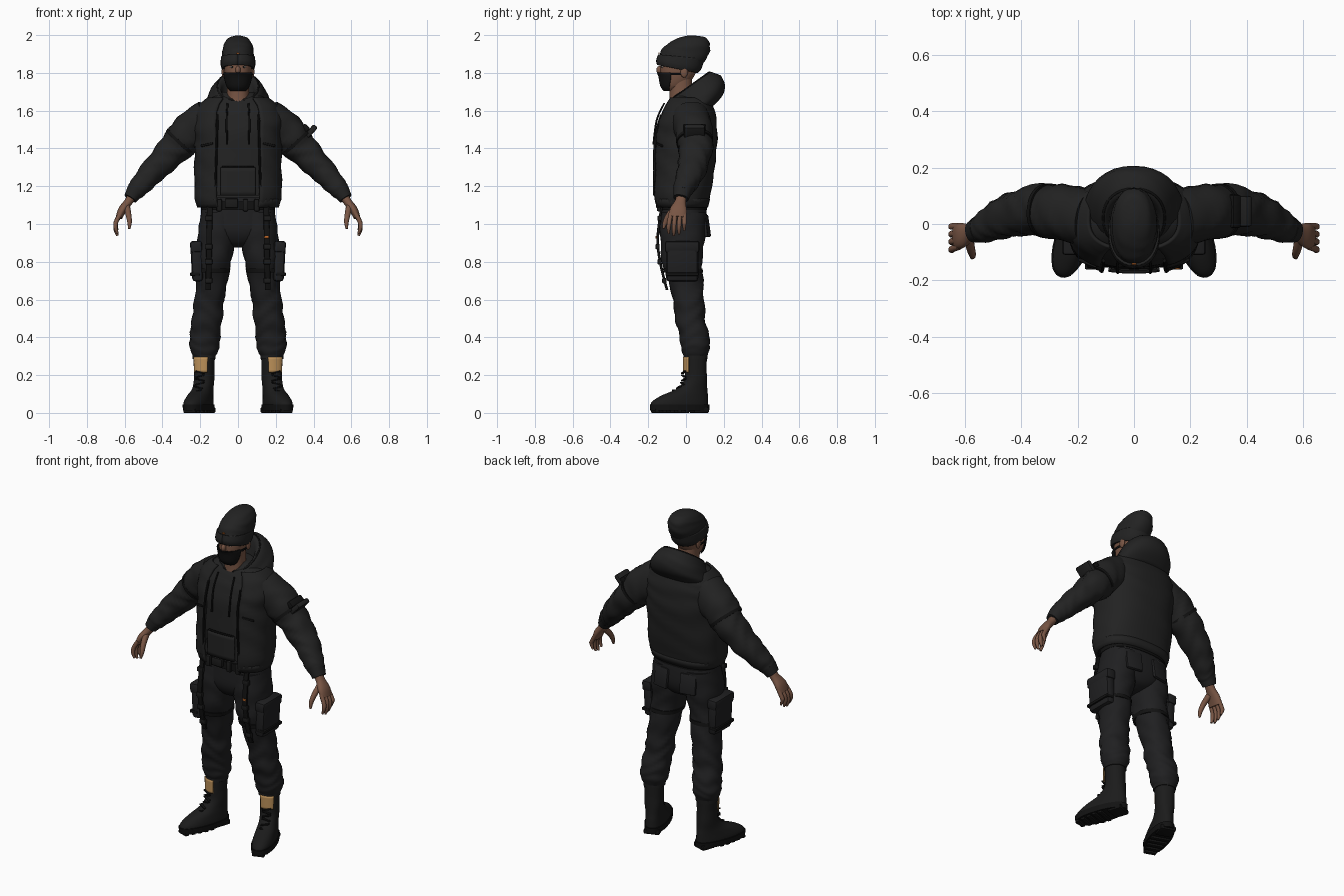
import bpy, bmesh, math
from mathutils import Vector, Matrix

if "Cube" in bpy.data.objects:
    bpy.data.objects.remove(bpy.data.objects["Cube"])


def material(name, *rgb):
    m = bpy.data.materials.new(name)
    m.use_nodes = True
    m.diffuse_color = (*rgb, 1)
    m.node_tree.nodes["Principled BSDF"].inputs["Base Color"].default_value = (*rgb, 1)
    return m


cloth = material("black cloth", .016, .016, .016)
trouser = material("trouser black", .014, .014, .015)
leather = material("boot leather", .011, .011, .011)
trim = material("dark trim", .006, .006, .006)
skin = material("brown skin", .19, .092, .058)
tan = material("tan patch", .5, .28, .1)
white = material("eye white", .45, .4, .36)
orange = material("orange tag", .5, .13, .02)


def finish(name, bm, mat, mirror=False, solid=0, place=None):
    """Turn a bmesh into a smooth-shaded object, mirrored left to right if asked."""
    if place:
        bmesh.ops.transform(bm, matrix=place, verts=bm.verts)
    bmesh.ops.recalc_face_normals(bm, faces=bm.faces)
    mesh = bpy.data.meshes.new(name)
    bm.to_mesh(mesh)
    bm.free()
    mesh.materials.append(mat)
    mesh.shade_smooth()
    mesh.set_sharp_from_angle(angle=math.radians(40))
    ob = bpy.data.objects.new(name, mesh)
    bpy.context.collection.objects.link(ob)
    if solid:
        mod = ob.modifiers.new("thickness", "SOLIDIFY")
        mod.thickness, mod.offset = solid, 0
    if mirror:
        ob.modifiers.new("mirror", "MIRROR")
    return ob


def spline(rings, steps):
    """Catmull-Rom interpolation of the ring parameters."""
    rows = [tuple(r) + (0,) * (6 - len(r)) for r in rings]
    rows = [rows[0]] + rows + [rows[-1]]
    out = []
    for a, b, c, d in zip(rows, rows[1:], rows[2:], rows[3:]):
        for k in range(steps):
            t = k / steps
            out.append([q + t / 2 * (r - p + t * (2 * p - 5 * q + 4 * r - s + t * (3 * q - p - 3 * r + s)))
                        for p, q, r, s in zip(a, b, c, d)])
    return out + [list(rows[-1])]


def loft(name, rings, mat, n=32, steps=5, power=2.2, arc=None, wrinkle=0, along=False, **kw):
    """Skin rings (x, y, z, rx, ry, slope); angles run from the front. Along: rings follow the path."""
    bm = bmesh.new()
    rows = spline(rings, steps)
    count = n + 1 if arc else n
    start, end = arc or (0, 360)
    grid = []
    for i, (x, y, z, rx, ry, slope) in enumerate(rows):
        t = i / (len(rows) - 1)
        lo, hi = rows[max(i - 1, 0)], rows[min(i + 1, len(rows) - 1)]
        tangent = Vector([h - l for h, l in zip(hi[:3], lo[:3])]).normalized()
        u = Vector((0, 1, 0))
        u = (u - tangent * u.dot(tangent)).normalized()
        v = tangent.cross(u)
        line = []
        for k in range(count):
            a = math.radians(start + (end - start) * k / n)
            fold = math.sin(2 * a + i * 1.25 + 1.6 * math.sin(3 * a + i * .3))
            w = 1 + wrinkle * math.sin(math.pi * t) * fold
            sx, sy = [math.copysign(abs(c) ** (2 / power), c) * r * w
                      for c, r in ((math.sin(a), rx), (-math.cos(a), ry))]
            if along:
                co = Vector((x, y, z)) + u * sx + v * sy
            else:
                co = Vector((x + sx, y + sy, z + slope * sy))
            line.append(bm.verts.new(co))
        grid.append(line)
    for low, high in zip(grid, grid[1:]):
        for k in range(n):
            j = (k + 1) % count
            bm.faces.new((low[k], low[j], high[j], high[k]))
    if not arc:
        bm.faces.new(grid[0])
        bm.faces.new(grid[-1])
    return finish(name, bm, mat, **kw)


def box(name, loc, size, mat, bevel=.006, spin=(0, 0, 0), **kw):
    bm = bmesh.new()
    bmesh.ops.create_cube(bm, size=1, matrix=Matrix.Diagonal((*size, 1)))
    bmesh.ops.bevel(bm, geom=bm.edges[:], offset=bevel, segments=2, profile=.5, affect="EDGES")
    turn = Matrix.Identity(4)
    for axis, angle in zip("XYZ", spin):
        turn = Matrix.Rotation(math.radians(angle), 4, axis) @ turn
    bmesh.ops.transform(bm, matrix=Matrix.Translation(loc) @ turn, verts=bm.verts)
    return finish(name, bm, mat, **kw)


def ball(name, loc, size, mat, **kw):
    bm = bmesh.new()
    bmesh.ops.create_uvsphere(bm, u_segments=16, v_segments=10, radius=1,
                              matrix=Matrix.Translation(loc) @ Matrix.Diagonal((*size, 1)))
    return finish(name, bm, mat, **kw)


def grow(rings, amount):
    return [(*r[:3], r[3] + amount, r[4] + amount, *r[5:]) for r in rings]


# Head, face and neck
face = [(0, -.075, 1.705, .03, .03), (0, -.062, 1.73, .052, .062), (0, -.046, 1.78, .067, .088),
        (0, -.035, 1.84, .074, .1), (0, -.02, 1.9, .074, .1)]
loft("head", face, skin)
loft("neck", [(0, -.02, 1.57, .075, .075), (0, -.025, 1.66, .06, .062), (0, -.03, 1.78, .058, .062)], skin)
ball("nose", (0, -.139, 1.815), (.014, .018, .022), skin)
ball("ears", (.077, -.01, 1.805), (.01, .02, .03), skin, mirror=True)
ball("eyes", (.03, -.124, 1.832), (.013, .007, .006), white, mirror=True)
ball("pupils", (.03, -.129, 1.832), (.005, .004, .005), trim, mirror=True)
box("brows", (.032, -.128, 1.847), (.034, .01, .006), trim, .002, (0, 0, 14), mirror=True)

# Face mask with ear straps
mask = grow(face[:3], .009) + [(0, -.046, 1.802, .075, .106)]
loft("face_mask", mask, trim, arc=(-72, 72), solid=.006)
loft("mask_straps", [(0, -.046, 1.788, .077, .099), (0, -.046, 1.798, .078, .1)], trim, steps=1,
     arc=(-115, 115), solid=.004)

# Slouched knit cap and its folded cuff
cap = [(0, -.045, 1.825, .079, .1, -.2), (0, -.035, 1.85, .084, .112, -.15), (0, -.005, 1.91, .083, .128, -.05),
       (0, .012, 1.955, .073, .112, .03), (0, .026, 1.985, .05, .075, .05), (0, .03, 1.997, .014, .024)]
loft("knit_cap", cap, cloth, wrinkle=.02)
loft("cap_cuff", [(0, -.045, 1.822, .082, .104, -.2), (0, -.038, 1.845, .088, .116, -.18),
                  (0, -.025, 1.885, .086, .119, -.1)], cloth, solid=.008, arc=(0, 360))
box("cap_tag", (0, -.142, 1.905), (.016, .006, .008), orange, .001)

# Hooded top, pouch pocket and drawstrings
torso = [(0, -.025, 1.09, .205, .13), (0, -.025, 1.15, .222, .145), (0, -.012, 1.3, .222, .155),
         (0, -.003, 1.45, .222, .16), (0, .004, 1.55, .228, .148), (0, .012, 1.62, .205, .125),
         (0, .015, 1.665, .155, .1), (0, .02, 1.7, .09, .07)]
loft("hooded_top", grow(torso[1:], -.008), cloth, power=2.5, wrinkle=.012)
loft("pouch_pocket", grow(torso[1:3], 0), cloth, power=2.5, arc=(-19, 19), solid=.012)
loft("pouch_seam", [(0, -.012, 1.3, .222, .158), (0, -.012, 1.306, .222, .158)], trim, steps=1,
     power=2.5, arc=(-17, 17), solid=.012)
loft("drawstrings", [(.055, -.115, 1.64, .005, .005), (.06, -.155, 1.55, .005, .005),
                     (.058, -.172, 1.42, .006, .006)], trim, n=8, mirror=True)
loft("hood", [(0, .02, 1.59, .185, .13, .3), (0, .055, 1.64, .172, .148, .4), (0, .05, 1.69, .148, .142, .6),
              (0, .02, 1.727, .113, .108, .72), (0, .01, 1.72, .093, .088, .72), (0, .005, 1.67, .08, .077, .6),
              (0, 0, 1.6, .06, .06, .3)], cloth, wrinkle=.015)
loft("hood_seam", [(0, .022, 1.728, .112, .107, .72), (0, .02, 1.733, .106, .101, .72)], trim,
     steps=1, arc=(0, 360), solid=.005)

# Open jacket with hem band and front edges
loft("jacket", grow(torso[:-1], .003), cloth, n=48, power=2.5, wrinkle=.018, arc=(25, 335), solid=.012)
loft("jacket_hem", grow([torso[0], (0, -.025, 1.135, .217, .141)], .005), cloth, steps=2, power=2.5,
     arc=(27, 333), solid=.014)
loft("jacket_edges", [(.128, -.144, 1.1, .006, .007), (.118, -.165, 1.25, .006, .007),
                      (.112, -.163, 1.45, .006, .007), (.108, -.13, 1.58, .006, .007)], trim, n=8, mirror=True)
box("chest_pockets", (.165, -.139, 1.42), (.07, .012, .012), trim, .003, (0, 12, 22), mirror=True)

# Sleeves, cuffs and arm details
sleeve = [(.15, .02, 1.565, .1, .1), (.25, .04, 1.49, .1, .102), (.35, .05, 1.385, .088, .083),
          (.455, .025, 1.275, .074, .066), (.525, -.01, 1.195, .056, .054), (.552, -.02, 1.165, .046, .045)]
loft("sleeves", sleeve, cloth, steps=7, wrinkle=.06, along=True, mirror=True)
loft("sleeve_cuffs", [(.543, -.017, 1.177, .05, .047), (.57, -.027, 1.135, .04, .036)], cloth,
     along=True, mirror=True)
loft("shoulder_bands", [(.3, .046, 1.441, .098, .097), (.312, .047, 1.428, .097, .095)], trim,
     along=True, steps=1, mirror=True)
box("sleeve_pocket", (.372, .045, 1.475), (.03, .11, .12), cloth, .01, (0, 42, 0))
box("sleeve_pocket_flap", (.356, .045, 1.507), (.04, .118, .035), trim, .008, (0, 42, 0))

# Hands
loft("palms", [(.555, -.022, 1.155, .026, .024), (.582, -.03, 1.115, .03, .022), (.612, -.04, 1.075, .045, .022),
               (.63, -.045, 1.035, .045, .018)], skin, along=True, mirror=True)
for i, (finger, drop) in enumerate({"index": .012, "middle": 0, "ring": .008, "little": .028}.items()):
    y = -.08 + i * .024
    loft(finger + "_fingers", [(.622, y, 1.055, .012, .012), (.645, y * 1.1, 1.012, .012, .012),
                               (.648, y * 1.15, .97 + drop, .011, .011), (.638, y * 1.15, .938 + drop, .006, .006)],
         skin, n=10, along=True, mirror=True)
loft("thumbs", [(.588, -.05, 1.09, .02, .017), (.58, -.088, 1.05, .016, .015), (.574, -.11, 1.01, .013, .012),
                (.576, -.12, .975, .006, .006)], skin, n=12, along=True, mirror=True)

# Trousers
loft("trouser_seat", [(0, -.015, 1.14, .185, .115), (0, -.012, 1.05, .197, .122), (0, -.012, .96, .19, .12),
                      (0, -.01, .9, .1, .09), (0, -.01, .875, .03, .04)], trouser, power=2.5)
loft("trouser_legs", [(.1, -.012, 1.06, .095, .118), (.112, -.018, .95, .1, .12), (.128, -.02, .8, .092, .105),
                      (.15, .012, .62, .079, .084), (.163, .022, .5, .08, .079), (.175, .045, .4, .08, .079),
                      (.178, .05, .335, .076, .074), (.178, .05, .29, .052, .058)],
     trouser, steps=6, wrinkle=.06, mirror=True)
loft("trouser_cuffs", [(.178, .05, .325, .062, .065), (.178, .05, .285, .058, .062)], trouser, mirror=True)
box("cargo_pockets", (.218, -.02, .8), (.06, .17, .21), trouser, .02, (0, 3, 0), mirror=True)
box("cargo_flaps", (.222, -.02, .88), (.062, .182, .06), trouser, .012, (0, 3, 0), mirror=True)
box("cargo_bands", (.228, -.02, .735), (.052, .176, .018), trim, .005, (0, 3, 0), mirror=True)
box("hip_pockets", (.09, .108, .99), (.1, .02, .12), trouser, .008, (8, 0, -10), mirror=True)
loft("thigh_bands", [(.133, -.017, .765, .093, .105), (.136, -.014, .742, .092, .104)], trim,
     steps=1, mirror=True)

# Belt, buckles and hanging straps
loft("belt", [(0, -.015, 1.075, .197, .127), (0, -.015, 1.12, .194, .127)], trim, steps=1, power=2.5)
box("belt_buckle", (-.035, -.148, 1.11), (.07, .022, .05), leather)
for x in (.04, .1, -.1):
    box("belt_loop", (x, -.142, 1.1), (.028, .025, .065), leather)
loft("hanging_straps", [(.15, -.128, 1.1, .015, .007), (.152, -.15, .92, .015, .007),
                        (.155, -.133, .78, .015, .007), (.158, -.1, .65, .015, .007)],
     trim, n=12, power=5, mirror=True)
for z, y in ((1.03, -.14), (.88, -.15), (.8, -.14), (.7, -.115)):
    box("strap_buckles", (.155, y, z), (.04, .022, .028), leather, .005, mirror=True)
box("strap_tag", (.152, -.157, .93), (.022, .008, .012), orange, .002)

# Boots, built facing forward and turned outward
stance = Matrix.Translation((.18, .05, 0)) @ Matrix.Rotation(math.radians(19), 4, "Z")
boot = dict(mirror=True, place=stance)
shaft = [(0, 0, .17, .052, .062), (0, .002, .23, .053, .057), (0, .002, .3, .056, .058)]
loft("boots", [(0, -.088, .02, .06, .158), (0, -.088, .055, .061, .157), (0, -.062, .09, .056, .13),
               (0, -.022, .125, .051, .086)] + shaft, leather, **boot)
loft("boot_soles", [(0, -.088, .012, .064, .163), (0, -.088, .045, .066, .165)], trim, steps=1, **boot)
box("boot_heels", (0, .02, .015), (.092, .085, .03), trim, .008, **boot)
for i in range(5):
    box("sole_lugs", (0, -.225 + i * .04, .01), (.07 + .014 * min(i, 3), .024, .02), trim, .004, **boot)
loft("boot_collars", [(0, .002, .285, .06, .062), (0, .002, .305, .06, .062)], leather, steps=1, **boot)
loft("boot_tongue_patches", grow([(0, .002, .215, .053, .058), (0, .002, .295, .056, .058)], .006), tan,
     n=10, arc=(-36, 36), solid=.006, **boot)
for i in range(6):
    z = .115 + i * .02
    box("boot_laces", (0, -.066 - max(0, .16 - z) * 1.1, z), (.05, .016, .007), trim, .002,
        (0, 14 * (-1) ** i, 0), **boot)
